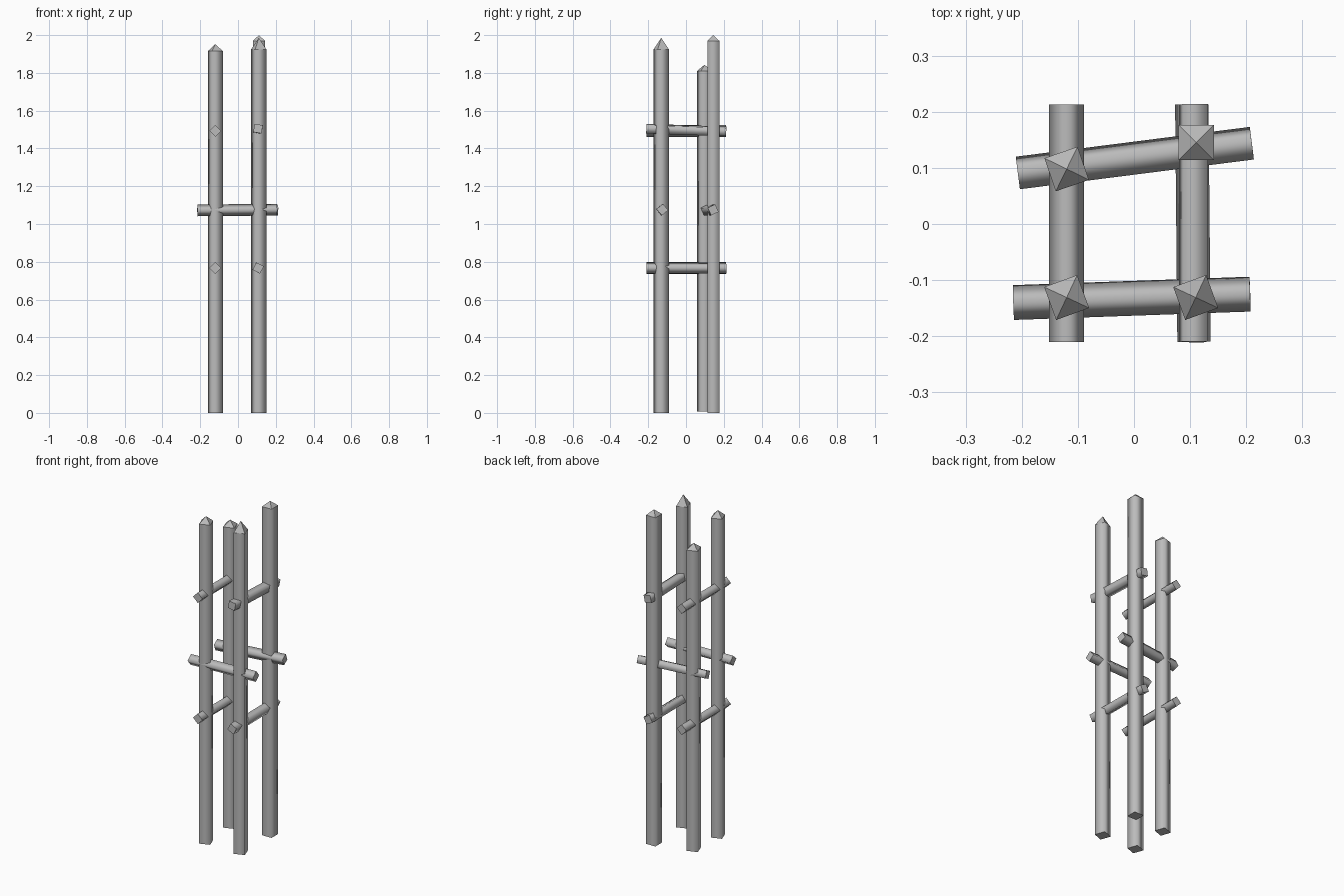
import bpy, bmesh, math
from mathutils import Vector, Matrix

cube = bpy.data.objects.get("Cube")
if cube:
    bpy.data.objects.remove(cube, do_unlink=True)

grey = bpy.data.materials.new("plain grey")
grey.use_nodes = True
colour = (0.5, 0.5, 0.5, 1)
grey.diffuse_color = colour
grey.node_tree.nodes["Principled BSDF"].inputs["Base Color"].default_value = colour


def beam(name, start, end, side, roll, tip=0):
    """Square timber from start to end, rolled about its axis, with an optional pyramid tip."""
    start, end = Vector(start), Vector(end)
    axis = end - start
    radius = side / math.sqrt(2)
    bm = bmesh.new()
    bmesh.ops.create_cone(bm, cap_ends=True, segments=4, radius1=radius,
                          radius2=radius, depth=axis.length,
                          matrix=Matrix.Translation((0, 0, axis.length / 2))
                          @ Matrix.Rotation(math.radians(45 + roll), 4, "Z"))
    # Softly shaded long sides, crisp ends
    for face in bm.faces:
        face.smooth = abs(face.normal.z) < 0.5
    for edge in bm.edges:
        edge.smooth = abs(edge.verts[0].co.z - edge.verts[1].co.z) > 0.5 * axis.length
    if tip:
        cap = max(bm.faces, key=lambda f: f.calc_center_median().z)
        peak = bmesh.ops.poke(bm, faces=[cap])["verts"][0]
        peak.co.z += tip
        for edge in peak.link_edges:
            edge.smooth = False
        for face in peak.link_faces:
            face.smooth = False
    mesh = bpy.data.meshes.new(name)
    bm.to_mesh(mesh)
    bm.free()
    mesh.materials.append(grey)
    obj = bpy.data.objects.new(name, mesh)
    if abs(axis.normalized().z) < 0.99:
        # Local x level, local y upright, so roll is measured from level
        z = axis.normalized()
        x = Vector((0, 0, 1)).cross(z).normalized()
        obj.matrix_world = Matrix((x, z.cross(x), z)).transposed().to_4x4()
    obj.location = start
    bpy.context.collection.objects.link(obj)


# Posts: x, y, foot, shoulder height, tip height, roll
posts = {
    "front_right_post": (-0.12, -0.131, 0, 1.915, 0.037, 20),
    "front_left_post": (0.11, -0.131, 0, 1.925, 0.06, 20),
    "back_right_post": (-0.12, 0.098, 0.008, 1.81, 0.033, 19),
    "back_left_post": (0.111, 0.145, 0, 1.97, 0.03, 0),
}
for name, (x, y, foot, top, tip, roll) in posts.items():
    beam(name, (x, y, foot), (x, y, top), 0.0625, roll, tip)

# Rails lashed between the posts
RAIL = 0.044
for level, z in (("lower", 0.767), ("upper", 1.493)):
    beam(f"right_{level}_rail", (-0.12, -0.21, z), (-0.12, 0.213, z), RAIL, 45)
beam("left_lower_rail", (0.107, -0.21, 0.767), (0.103, 0.213, 0.767), RAIL, 28)
beam("left_upper_rail", (0.106, -0.21, 1.505), (0.106, 0.213, 1.49), RAIL, 10)
beam("front_rail", (-0.215, -0.14, 1.072), (0.207, -0.125, 1.076), RAIL, 40)
beam("back_rail", (-0.207, 0.091, 1.074), (0.21, 0.144, 1.075), RAIL, 25)
